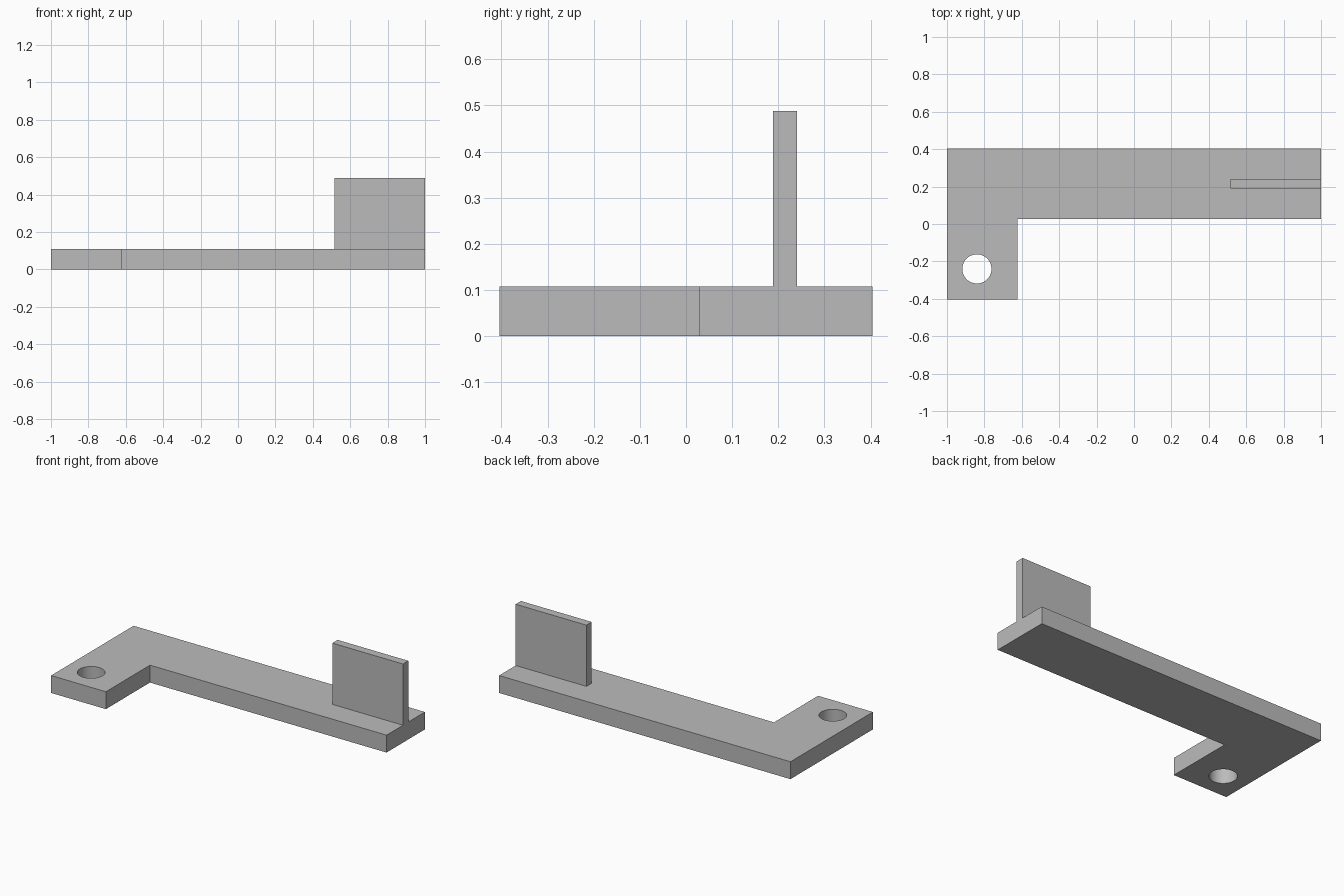
import bpy
import bmesh

if "Cube" in bpy.data.objects:
    bpy.data.objects.remove(bpy.data.objects["Cube"], do_unlink=True)

THICK = 0.108

grey = bpy.data.materials.new("plain grey")
grey.use_nodes = True
colour = (0.5, 0.5, 0.5, 1)
grey.diffuse_color = colour
grey.node_tree.nodes["Principled BSDF"].inputs["Base Color"].default_value = colour


def extruded(name, outline, z0, z1):
    """Solid made by extruding a flat outline from z0 up to z1."""
    bm = bmesh.new()
    face = bm.faces.new([bm.verts.new((x, y, z0)) for x, y in outline])
    moved = bmesh.ops.extrude_face_region(bm, geom=[face])["geom"]
    verts = [g for g in moved if isinstance(g, bmesh.types.BMVert)]
    bmesh.ops.translate(bm, verts=verts, vec=(0, 0, z1 - z0))
    bmesh.ops.recalc_face_normals(bm, faces=bm.faces)
    mesh = bpy.data.meshes.new(name)
    bm.to_mesh(mesh)
    bm.free()
    mesh.materials.append(grey)
    obj = bpy.data.objects.new(name, mesh)
    bpy.context.collection.objects.link(obj)
    return obj


# L-shaped base plate
base = extruded("base_plate", [(-1, -0.404), (-0.624, -0.404), (-0.624, 0.028),
                               (1, 0.028), (1, 0.404), (-1, 0.404)], 0, THICK)

# Upright tab at the end of the long arm
extruded("upright_tab", [(0.515, 0.189), (1, 0.189), (1, 0.241), (0.515, 0.241)],
         THICK, 0.488)

# Round screw hole through the short arm
bpy.ops.mesh.primitive_cylinder_add(vertices=64, radius=0.078, depth=0.5,
                                    location=(-0.84, -0.24, THICK / 2))
cutter = bpy.context.object
cutter.name = "hole_cutter"
cutter.data.materials.append(grey)
cut = base.modifiers.new("screw hole", 'BOOLEAN')
cut.operation = 'DIFFERENCE'
cut.solver = 'EXACT'
cut.object = cutter

# Apply the cut, remove the cutter, smooth the hole wall
bpy.ops.object.select_all(action='DESELECT')
base.select_set(True)
bpy.context.view_layer.objects.active = base
bpy.ops.object.modifier_apply(modifier=cut.name)
bpy.data.objects.remove(cutter, do_unlink=True)
bpy.ops.object.shade_smooth_by_angle()
